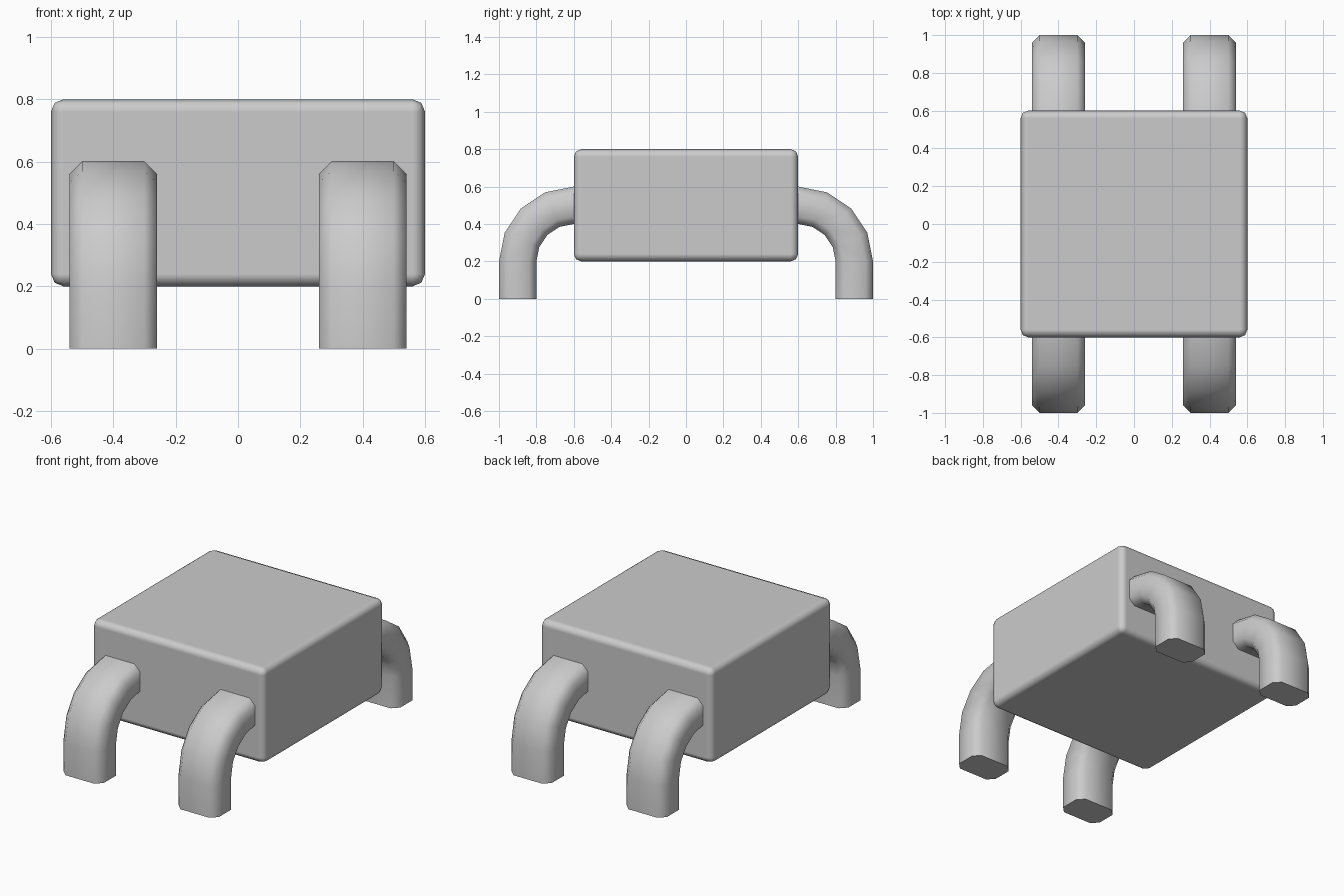
import bpy, bmesh
from math import sin, cos, pi, radians

if "Cube" in bpy.data.objects:
    bpy.data.objects.remove(bpy.data.objects["Cube"])


def finish(name, bm, angle):
    bmesh.ops.recalc_face_normals(bm, faces=bm.faces)
    mesh = bpy.data.meshes.new(name)
    bm.to_mesh(mesh)
    bm.free()
    ob = bpy.data.objects.new(name, mesh)
    bpy.context.collection.objects.link(ob)
    bpy.ops.object.select_all(action='DESELECT')
    ob.select_set(True)
    bpy.context.view_layer.objects.active = ob
    bpy.ops.object.shade_smooth_by_angle(angle=radians(angle))
    return ob


# Body: block with small rounded edges
bm = bmesh.new()
bmesh.ops.create_cube(bm, size=1)
for v in bm.verts:
    v.co = (v.co.x * 1.2, v.co.y * 1.2, v.co.z * 0.6 + 0.5)
body = finish("body", bm, 180)
bevel = body.modifiers.new("rounded_edges", 'BEVEL')
bevel.width = 0.04
bevel.segments = 2
bevel.harden_normals = True

# Leg cross-section: chamfered rectangle (sideways, outward from the bend centre)
W, T, C = 0.14, 0.10, 0.04
SECTION = [(W, T - C), (W - C, T), (C - W, T), (-W, T - C),
           (-W, C - T), (C - W, -T), (W - C, -T), (W, C - T)]


def leg(name, x, side):
    # Quarter bend from the body wall, then straight down to the floor
    path = [(i * pi / 8, 0) for i in range(5)] + [(pi / 2, -0.2)]
    bm = bmesh.new()
    rings = []
    for a, drop in path:
        rings.append([bm.verts.new((x + u,
                                    side * (0.6 + (0.3 + v) * sin(a)),
                                    0.2 + (0.3 + v) * cos(a) + drop))
                      for u, v in SECTION])
    for r0, r1 in zip(rings, rings[1:]):
        for i in range(8):
            j = (i + 1) % 8
            bm.faces.new((r0[i], r0[j], r1[j], r1[i]))
    bm.faces.new(rings[0])
    bm.faces.new(rings[-1])
    return finish(name, bm, 60)


# Four legs, two at the front and two at the back
for end, side in (("front", -1), ("back", 1)):
    for hand, x in (("left", -0.4), ("right", 0.4)):
        leg(f"{end}_{hand}_leg", x, side)
